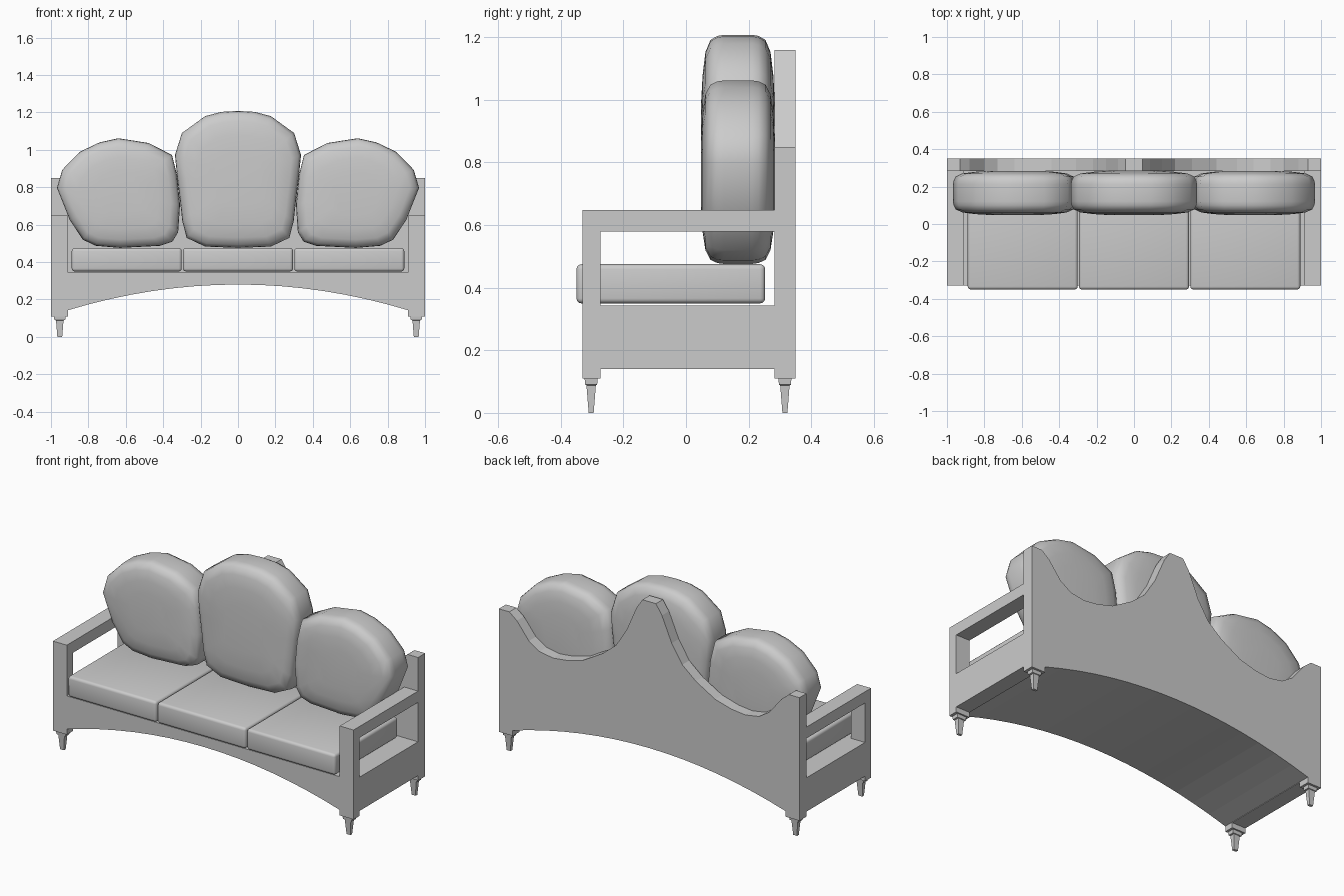
import bpy, bmesh, math

if "Cube" in bpy.data.objects:
    bpy.data.objects.remove(bpy.data.objects["Cube"])


def make(name, verts, faces, smooth=None):
    me = bpy.data.meshes.new(name)
    me.from_pydata(verts, [], faces)
    bm = bmesh.new()
    bm.from_mesh(me)
    bmesh.ops.recalc_face_normals(bm, faces=bm.faces)
    bm.to_mesh(me)
    bm.free()
    ob = bpy.data.objects.new(name, me)
    bpy.context.collection.objects.link(ob)
    if smooth:
        bpy.ops.object.select_all(action='DESELECT')
        ob.select_set(True)
        bpy.context.view_layer.objects.active = ob
        bpy.ops.object.shade_smooth_by_angle(angle=math.radians(smooth))
    return ob


def loft(name, rings, smooth=None):
    # skin equal-sized rings of points and cap both ends
    n = len(rings[0])
    verts = [p for r in rings for p in r]
    faces = [(k * n + i, k * n + (i + 1) % n, (k + 1) * n + (i + 1) % n, (k + 1) * n + i)
             for k in range(len(rings) - 1) for i in range(n)]
    faces += [tuple(range(n)), tuple(range(len(verts) - n, len(verts)))]
    return make(name, verts, faces, smooth)


def extrude_y(name, profile, y0, y1):
    return loft(name, [[(x, y, z) for x, z in profile] for y in (y0, y1)])


def box(name, x0, x1, y0, y1, z0, z1):
    x0, x1 = sorted((x0, x1))
    return extrude_y(name, [(x0, z0), (x1, z0), (x1, z1), (x0, z1)], y0, y1)


# arched underside shared by base and back
IN = 0.908
arch = [(IN * t / 8, 0.28 - 0.137 * (t / 8) ** 2) for t in range(-8, 9)]

# seat base with arched underside
extrude_y("seat_base", arch + [(IN, 0.343), (-IN, 0.343)], -0.33, 0.283)

# back panel with wavy top
wave = [(1, 0.85), (0.93, 0.85), (0.88, 0.81), (0.80, 0.71), (0.73, 0.665), (0.64, 0.65),
        (0.55, 0.66), (0.44, 0.69), (0.31, 0.765), (0.22, 0.84), (0.15, 0.95),
        (0.085, 1.10), (0.045, 1.16)]
top = wave + [(-x, z) for x, z in reversed(wave)]
extrude_y("back_panel", [(-1, 0.11), (-IN, 0.11)] + arch + [(IN, 0.11), (1, 0.11)] + top,
          0.283, 0.35)

# arms and legs
for s, side in ((-1, "left"), (1, "right")):
    a, b = s * IN, s * 1.0
    box(side + "_front_post", a, b, -0.33, -0.273, 0.11, 0.648)
    box(side + "_arm_rail", a, b, -0.273, 0.283, 0.58, 0.648)
    box(side + "_side_panel", a, b, -0.273, 0.283, 0.14, 0.343)
    for cy, end in ((-0.303, "front"), (0.316, "back")):
        cx = s * 0.953
        steps = [(0.11, 0.031, 0.021), (0.09, 0.029, 0.019),
                 (0.088, 0.02, 0.015), (0, 0.013, 0.008)]
        loft(f"{side}_{end}_leg",
             [[(cx + i * w, cy + j * d, z) for i, j in ((-1, -1), (1, -1), (1, 1), (-1, 1))]
              for z, w, d in steps])

# seat cushions
for k, nm in ((-1, "left"), (0, "middle"), (1, "right")):
    c = k * 0.595
    ob = box(nm + "_seat_cushion", c - 0.294, c + 0.294, -0.35, 0.253, 0.35, 0.475)
    bm = bmesh.new()
    bm.from_mesh(ob.data)
    bmesh.ops.bevel(bm, geom=bm.edges[:], offset=0.016, segments=3, profile=0.5,
                    affect='EDGES')
    bm.to_mesh(ob.data)
    bm.free()
    ob.data.shade_smooth()


# puffy back cushions: outline scaled through the thickness
def cushion(name, outline, cx, cz):
    half = [(0.4, 0.118), (0.65, 0.113), (0.85, 0.104), (0.955, 0.088), (0.99, 0.066), (1, 0.045)]
    prof = [(s, -d) for s, d in half] + [(s, d) for s, d in reversed(half)]
    loft(name, [[(cx + (x - cx) * s, 0.166 + d, cz + (z - cz) * s) for x, z in outline]
                for s, d in prof], 50)


mid = [(0.09, 1.203), (0.176, 1.18), (0.30, 1.09), (0.337, 0.973), (0.325, 0.85), (0.31, 0.73),
       (0.298, 0.62), (0.275, 0.53), (0.176, 0.483)]
cushion("middle_back_cushion",
        [(0, 1.208)] + mid + [(0, 0.476)] + [(-x, z) for x, z in reversed(mid)], 0, 0.84)

outer = [(0.64, 1.062), (0.48, 1.037), (0.353, 0.973), (0.326, 0.866), (0.31, 0.706),
         (0.32, 0.56), (0.35, 0.51), (0.417, 0.487), (0.63, 0.476), (0.76, 0.487),
         (0.83, 0.52), (0.90, 0.626), (0.968, 0.797), (0.94, 0.893), (0.845, 0.99), (0.74, 1.04)]
for s, side in ((-1, "left"), (1, "right")):
    cushion(side + "_back_cushion", [(s * x, z) for x, z in outer], s * 0.635, 0.77)
